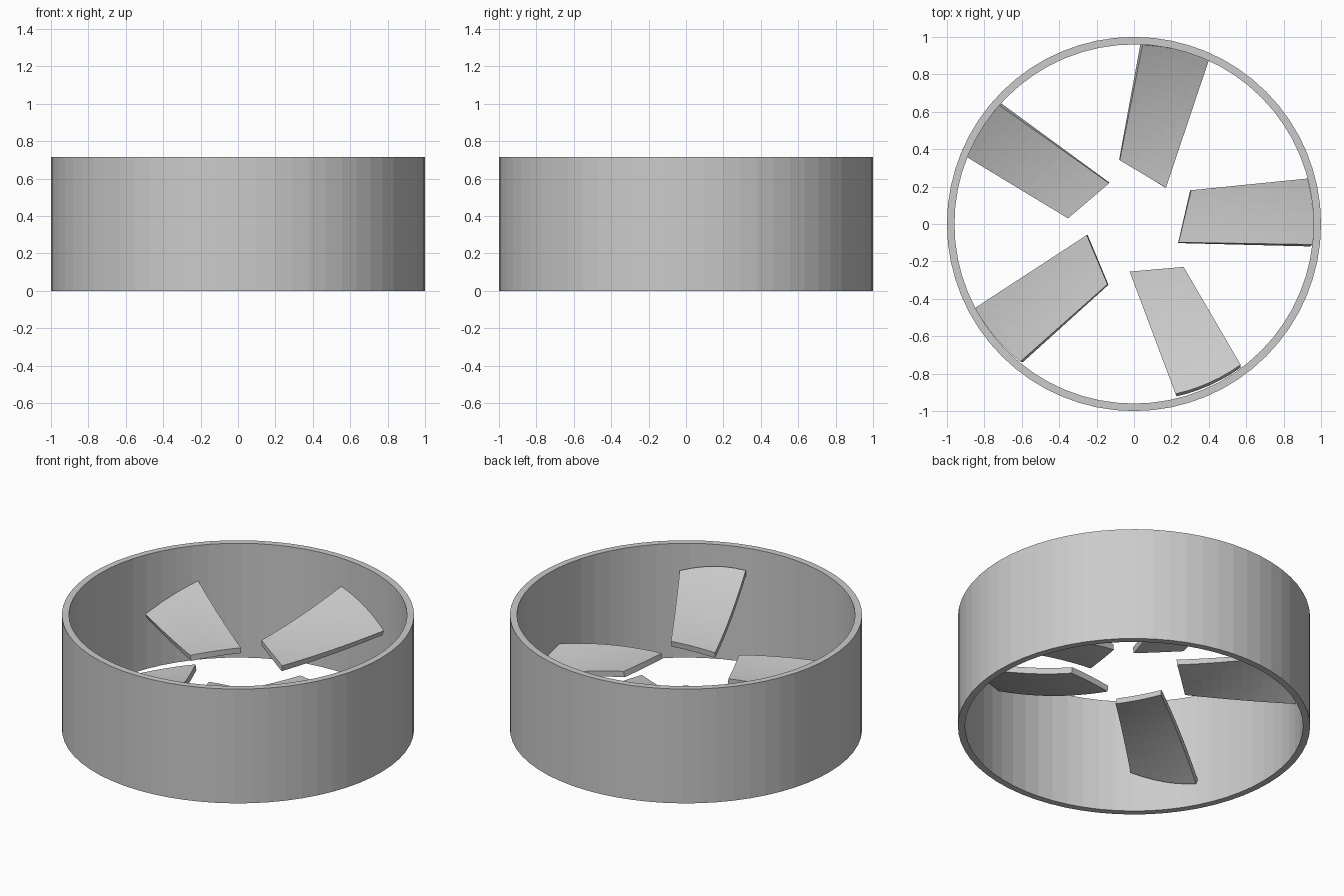
import bpy, bmesh, math
from mathutils import Vector

if "Cube" in bpy.data.objects:
    bpy.data.objects.remove(bpy.data.objects["Cube"])

H, R_OUT, R_IN, SIDES = 0.716, 1.0, 0.96, 64


def make_object(name, bm):
    bmesh.ops.recalc_face_normals(bm, faces=bm.faces)
    mesh = bpy.data.meshes.new(name)
    bm.to_mesh(mesh)
    bm.free()
    obj = bpy.data.objects.new(name, mesh)
    bpy.context.collection.objects.link(obj)
    return obj


# Outer ring: a rectangular section swept around the z axis
bm = bmesh.new()
section = [(R_IN, 0), (R_OUT, 0), (R_OUT, H), (R_IN, H)]
loops = []
for i in range(SIDES):
    a = 2 * math.pi * i / SIDES
    loops.append([bm.verts.new((r * math.cos(a), r * math.sin(a), z)) for r, z in section])
for i in range(SIDES):
    p, q = loops[i], loops[(i + 1) % SIDES]
    for j in range(4):
        k = (j + 1) % 4
        bm.faces.new((p[j], q[j], q[k], p[k]))
make_object("outer_ring", bm)


# Blades follow one saddle-shaped surface
def saddle(x, y):
    r2 = x * x + y * y
    return H / 2 + 0.244 * r2 * math.cos(2 * (math.atan2(y, x) - math.radians(109)))


def blade(name, turn, root, tip_r, tip_a, nu=12, nv=6):
    bm = bmesh.new()
    rows = []
    for i in range(nu + 1):
        u = i / nu
        row = []
        for j in range(nv + 1):
            v = j / nv
            inner = Vector(root[0]).lerp(Vector(root[1]), v)
            r = tip_r[0] + (tip_r[1] - tip_r[0]) * v
            a = math.radians(tip_a[0] + (tip_a[1] - tip_a[0]) * v)
            p = inner.lerp(Vector((r * math.cos(a), r * math.sin(a))), u)
            c, s = math.cos(turn), math.sin(turn)
            x, y = c * p.x - s * p.y, s * p.x + c * p.y
            row.append(bm.verts.new((x, y, saddle(x, y))))
        rows.append(row)
    for i in range(nu):
        for j in range(nv):
            bm.faces.new((rows[i][j], rows[i + 1][j], rows[i + 1][j + 1], rows[i][j + 1]))
    obj = make_object(name, bm)
    mod = obj.modifiers.new("thickness", 'SOLIDIFY')
    mod.thickness = 0.036
    mod.offset = 0


# Tip radius and tip angle ranges of each blade, before its turn
ROOT = [(0.237, -0.10), (0.303, 0.18)]
TIPS = [
    ((0.955, 0.951), (-6.9, 14.6)),
    ((0.963, 0.963), (-6.1, 15.6)),
    ((0.963, 0.965), (-5.8, 13.7)),
    ((0.953, 0.951), (-8.0, 14.8)),
    ((0.942, 0.950), (-4.2, 18.9)),
]
for i, (tr, ta) in enumerate(TIPS):
    blade(f"blade_{i + 1}", math.radians(72 * i), ROOT, tr, ta)
